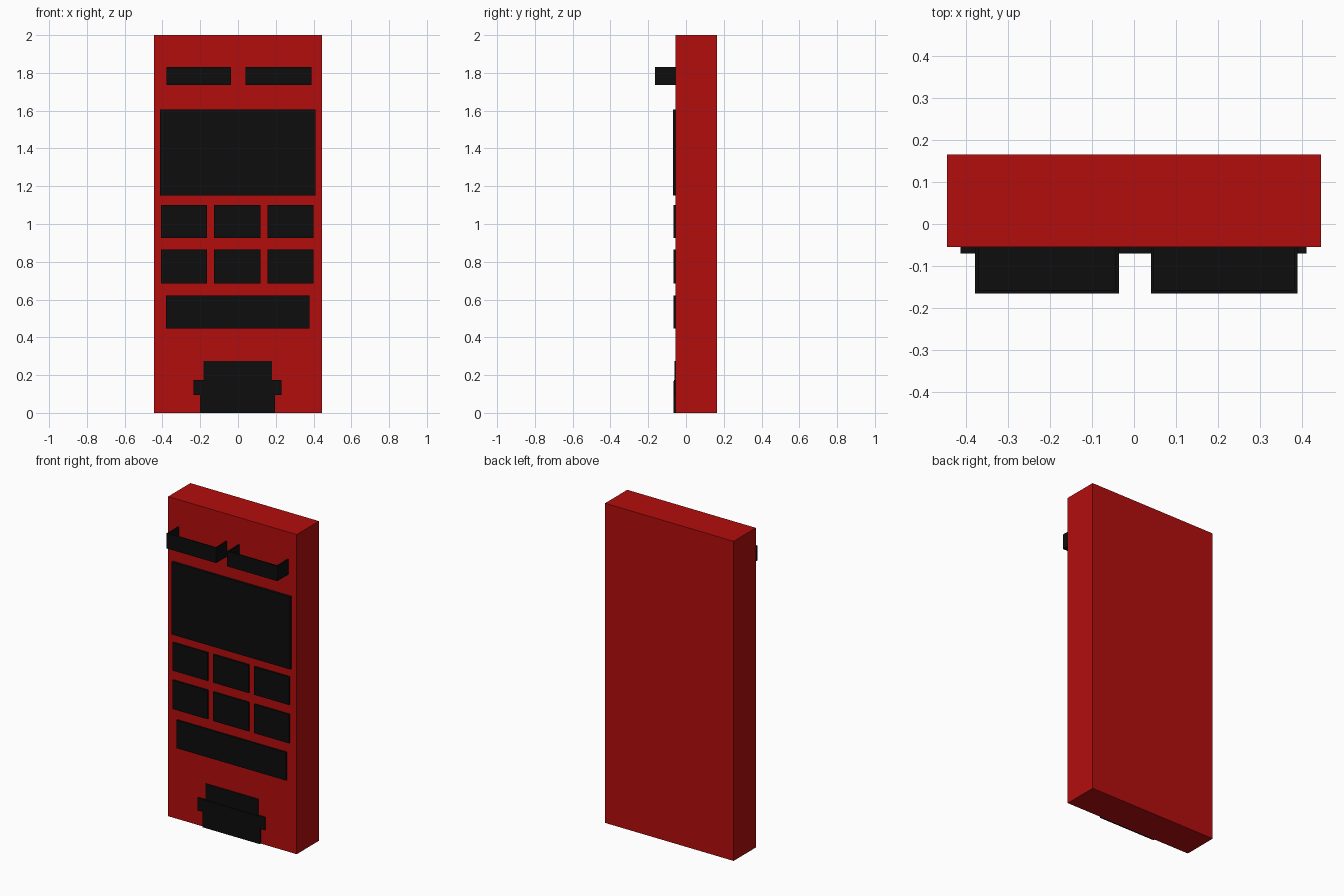
import bpy

if "Cube" in bpy.data.objects:
    bpy.data.objects.remove(bpy.data.objects["Cube"])


def material(name, colour):
    m = bpy.data.materials.new(name)
    m.diffuse_color = colour
    m.use_nodes = True
    m.node_tree.nodes["Principled BSDF"].inputs["Base Color"].default_value = m.diffuse_color
    return m


RED = material("red_paint", (0.45, 0.004, 0.004, 1))
BLACK = material("black_plastic", (0.004, 0.004, 0.004, 1))
FACE = -0.055  # y of the cabinet front


def mesh_object(name, verts, faces, mat):
    me = bpy.data.meshes.new(name)
    me.from_pydata(verts, [], faces)
    me.materials.append(mat)
    ob = bpy.data.objects.new(name, me)
    bpy.context.collection.objects.link(ob)
    return ob


def box(name, x0, x1, y0, y1, z0, z1, mat=BLACK):
    verts = [(x, y, z) for z in (z0, z1)
             for x, y in ((x0, y0), (x1, y0), (x1, y1), (x0, y1))]
    faces = [(3, 2, 1, 0), (4, 5, 6, 7), (0, 1, 5, 4),
             (1, 2, 6, 5), (2, 3, 7, 6), (3, 0, 4, 7)]
    return mesh_object(name, verts, faces, mat)


def panel(name, x0, x1, z0, z1, y):
    return box(name, x0, x1, y, FACE, z0, z1)


def tray(name, x0, x1, y0, z0, z1, t=0.008):
    # open-topped bin: outer U, inner U, floor
    outer = [(x0, FACE), (x0, y0), (x1, y0), (x1, FACE)]
    inner = [(x0 + t, FACE), (x0 + t, y0 + t), (x1 - t, y0 + t), (x1 - t, FACE)]
    verts = ([(x, y, z0) for x, y in outer] + [(x, y, z1) for x, y in outer]
             + [(x, y, z0 + t) for x, y in inner] + [(x, y, z1) for x, y in inner])
    faces = [(3, 2, 1, 0), (8, 9, 10, 11)]
    for i in range(3):
        faces += [(i, i + 1, i + 5, i + 4),
                  (i + 9, i + 8, i + 12, i + 13),
                  (i + 4, i + 5, i + 13, i + 12)]
    return mesh_object(name, verts, faces, BLACK)


# Cabinet
box("cabinet", -0.445, 0.445, FACE, 0.165, 0, 2, RED)

# Projecting open trays near the top
tray("left_tray", -0.378, -0.036, -0.165, 1.735, 1.83)
tray("right_tray", 0.04, 0.388, -0.165, 1.735, 1.83)

# Large display panel
panel("display_panel", -0.412, 0.41, 1.152, 1.605, -0.07)

# Two rows of three small panels
for r, (z0, z1) in enumerate(((0.925, 1.10), (0.685, 0.865))):
    for c, (x0, x1) in enumerate(((-0.407, -0.165), (-0.127, 0.118), (0.157, 0.40))):
        panel(f"small_panel_{r}_{c}", x0, x1, z0, z1, -0.066)

# Wide lower panel
panel("wide_panel", -0.38, 0.378, 0.447, 0.622, -0.066)

# Stepped base emblem made of stacked plates
panel("base_upper_plate", -0.183, 0.18, 0.0, 0.275, -0.06)
panel("base_cross_plate", -0.235, 0.23, 0.095, 0.175, -0.063)
panel("base_lower_plate", -0.2, 0.197, 0.0, 0.17, -0.065)
